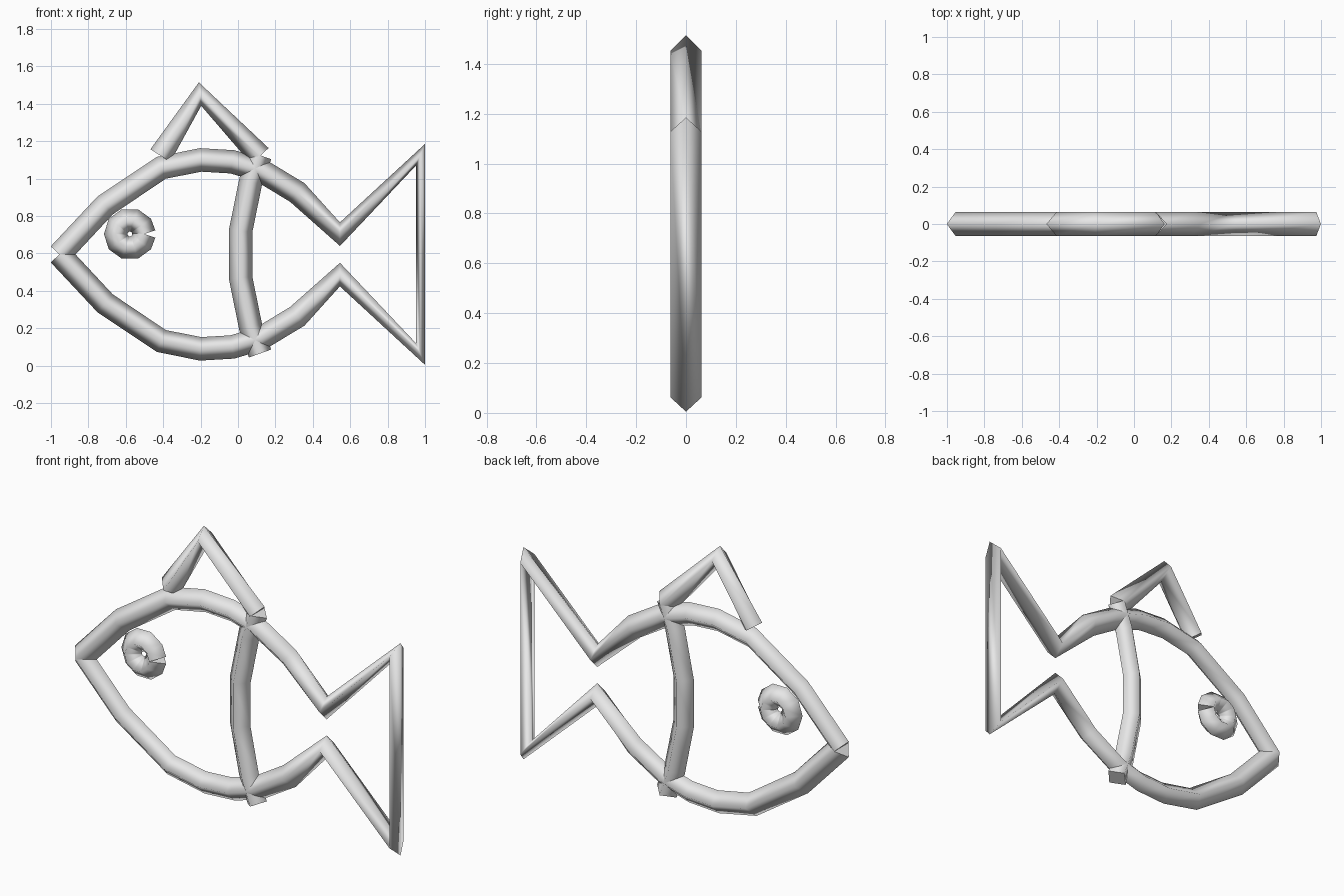
import bpy, bmesh, math
from mathutils import Vector

if "Cube" in bpy.data.objects:
    bpy.data.objects.remove(bpy.data.objects["Cube"])

R = 0.063      # tube radius
MID = 0.595    # height of the mirror line of the body

grey = bpy.data.materials.new("light_grey")
grey.diffuse_color = (0.8, 0.8, 0.8, 1)
grey.use_nodes = True
grey.node_tree.nodes["Principled BSDF"].inputs["Base Color"].default_value = grey.diffuse_color


def tube(name, pts):
    """Four-sided smooth tube along a path in the xz plane, uniform ring size at corners."""
    pts = [Vector((x, 0, z)) for x, z in pts]
    dirs = [(b - a).normalized() for a, b in zip(pts, pts[1:])]
    tangents = [dirs[0]] + [(a + b).normalized() for a, b in zip(dirs, dirs[1:])] + [dirs[-1]]
    bm = bmesh.new()
    rings = []
    for p, t in zip(pts, tangents):
        side, depth = Vector((-t.z, 0, t.x)) * R, Vector((0, R, 0))
        rings.append([bm.verts.new(p + o) for o in (side, depth, -side, -depth)])
    for a, b in zip(rings, rings[1:]):
        for i in range(4):
            j = (i + 1) % 4
            bm.faces.new((a[i], a[j], b[j], b[i])).smooth = True
    bm.faces.new(rings[0])       # flat end caps
    bm.faces.new(rings[-1])
    bmesh.ops.recalc_face_normals(bm, faces=bm.faces)
    me = bpy.data.meshes.new(name)
    bm.to_mesh(me)
    bm.free()
    me.materials.append(grey)
    ob = bpy.data.objects.new(name, me)
    bpy.context.collection.objects.link(ob)
    return ob


def mirrored(half):
    """Append the path reflected about the body mid line."""
    return half + [(x, 2 * MID - z) for x, z in reversed(half)]


# Body and tail outline: mouth, back, tail notch, tail tip, then mirrored
tube("body_outline", mirrored([
    (-0.955, 0.595), (-0.71, 0.857), (-0.41, 1.058), (-0.20, 1.10), (-0.03, 1.09),
    (0.12, 1.045), (0.317, 0.926), (0.545, 0.703), (0.975, 1.127)]))

# Gill bar
tube("gill_bar", mirrored([(0.118, 1.125), (0.068, 0.985), (0.014, 0.72)]))

# Top fin
tube("top_fin", [(-0.415, 1.123), (-0.203, 1.452), (0.118, 1.12)])

# Eye ring, open at its right side
N = 10
tube("eye_ring", [(-0.578 + 0.076 * math.cos(a), 0.704 + 0.076 * math.sin(a))
                  for a in (2 * math.pi * i / N for i in range(N + 1))])
